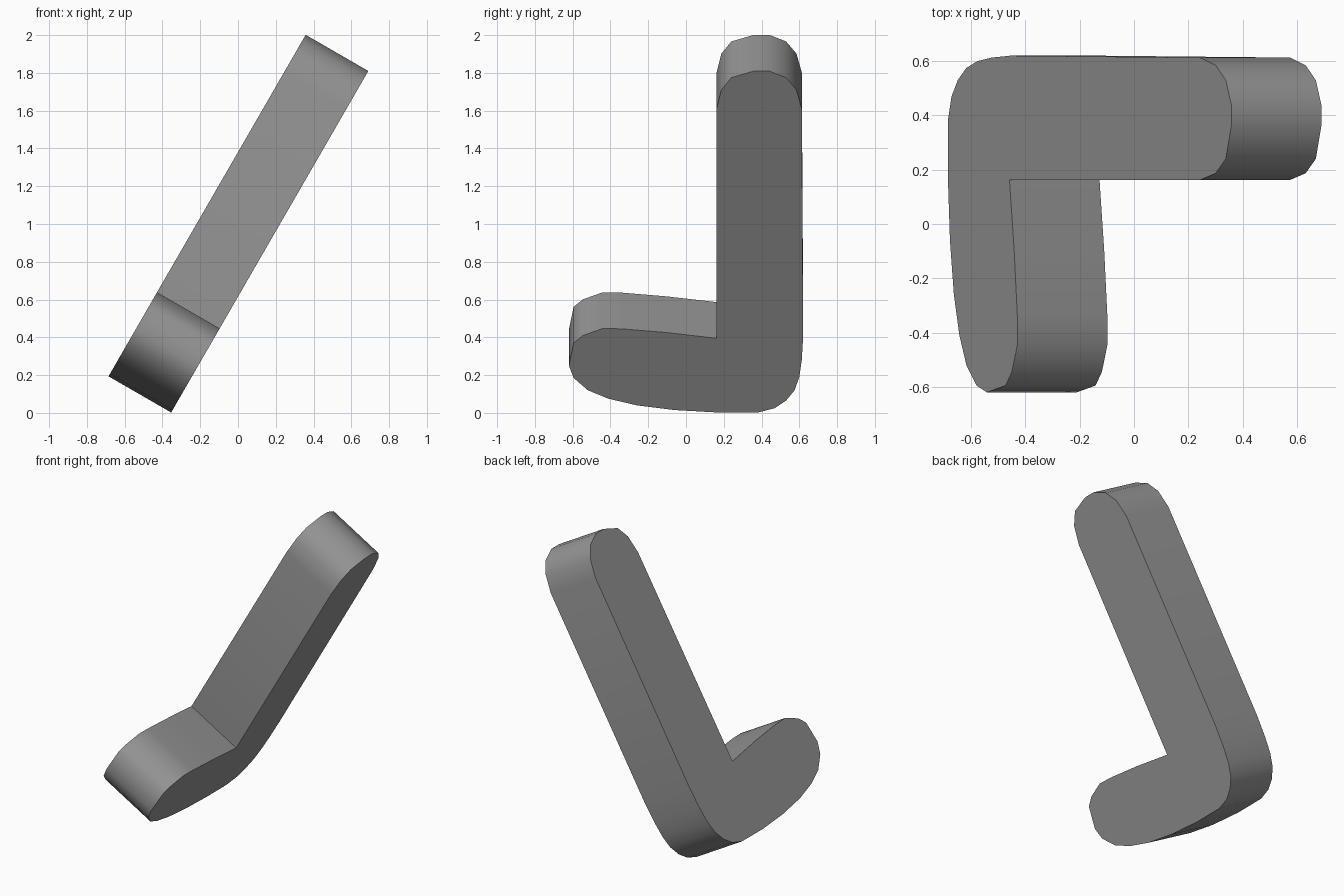
import bpy
import bmesh
import math
from mathutils import Vector

default = bpy.data.objects.get("Cube")
if default:
    bpy.data.objects.remove(default, do_unlink=True)

# One plain grey for the whole part
grey = bpy.data.materials.new("plain_grey")
grey.use_nodes = True
colour = (0.3, 0.3, 0.3, 1)
grey.diffuse_color = colour
grey.node_tree.nodes["Principled BSDF"].inputs["Base Color"].default_value = colour

# Side outline as (depth, height): rounded tip, heel, sole, toe, inner corner
OUTLINE = [
    (0.36, 1.81), (0.44, 1.81), (0.53, 1.775), (0.585, 1.71), (0.613, 1.61),
    (0.62, 0.4), (0.613, 0.28), (0.60, 0.19), (0.575, 0.12), (0.53, 0.065),
    (0.47, 0.025), (0.385, 0.003), (0.17, 0.002), (-0.06, 0.015),
    (-0.26, 0.04), (-0.41, 0.075), (-0.52, 0.12), (-0.595, 0.185),
    (-0.62, 0.25), (-0.595, 0.37), (-0.545, 0.41), (-0.44, 0.447),
    (-0.34, 0.445), (-0.1, 0.425), (0.162, 0.395),
    (0.162, 1.61), (0.187, 1.71), (0.24, 1.775),
]
LEAN = math.radians(60)
THICKNESS = 0.383
FOOT_X = -0.355

# Lay the outline on the leaning plane and extrude it across its thickness
bm = bmesh.new()
verts = [bm.verts.new((FOOT_X + z / math.tan(LEAN), y, z)) for y, z in OUTLINE]
face = bm.faces.new(verts)
across = Vector((-math.sin(LEAN), 0, math.cos(LEAN))) * THICKNESS
extruded = bmesh.ops.extrude_face_region(bm, geom=[face])["geom"]
bmesh.ops.translate(bm, vec=across,
                    verts=[g for g in extruded if isinstance(g, bmesh.types.BMVert)])
bmesh.ops.recalc_face_normals(bm, faces=bm.faces)

mesh = bpy.data.meshes.new("leaning_l_bar")
bm.to_mesh(mesh)
bm.free()
mesh.materials.append(grey)
bar = bpy.data.objects.new("leaning_l_bar", mesh)
bpy.context.collection.objects.link(bar)

# Smooth rounded edges, crisp flat sides
bpy.context.view_layer.objects.active = bar
bar.select_set(True)
bpy.ops.object.shade_smooth_by_angle(angle=math.radians(40))
